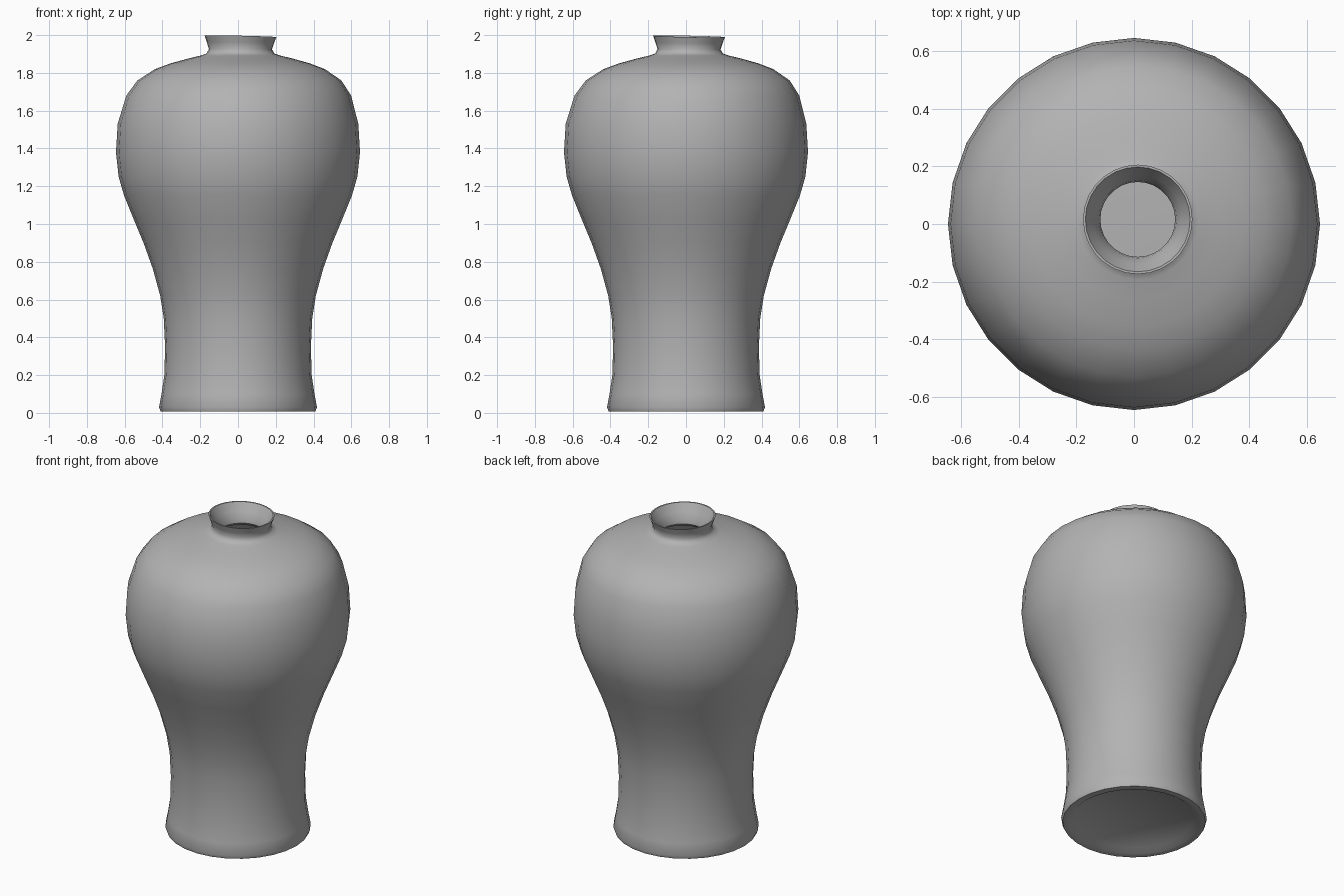
import bpy, bmesh, math

cube = bpy.data.objects.get("Cube")
if cube:
    bpy.data.objects.remove(cube, do_unlink=True)

SIDES = 28
NECK_SHIFT = (0.013, 0.016)   # the mouth sits slightly off centre
RIM_TILT = 0.02               # the lip is not quite level

# Radius and height, from the underside up the outer wall
foot = [(0.34, 0.03), (0.37, 0.008), (0.41, 0.008), (0.418, 0.03), (0.405, 0.1)]
wall = [(0.39, 0.2), (0.386, 0.35), (0.393, 0.5), (0.412, 0.62), (0.45, 0.76),
        (0.5, 0.9), (0.55, 1.02), (0.603, 1.15), (0.632, 1.25), (0.646, 1.38),
        (0.637, 1.53)]
shoulder = [(0.595, 1.68), (0.54, 1.76), (0.45, 1.82), (0.37, 1.85),
            (0.28, 1.875), (0.21, 1.892)]
collar = [(0.18, 1.902), (0.167, 1.925), (0.178, 1.96), (0.19, 1.993)]
# Down the funnel of the mouth, then the hollow inside
mouth = [(0.182, 1.993), (0.155, 1.945), (0.135, 1.91), (0.13, 1.88), (0.15, 1.86)]
inside = [(0.4, 1.78), (0.55, 1.66), (0.6, 1.4), (0.5, 1.02), (0.37, 0.62),
          (0.34, 0.3), (0.33, 0.08)]


def ring(bm, radius, z):
    """One ring of the lathe, drifting to the offset mouth near the top."""
    k = min(max((z - 1.6) / 0.28, 0), 1)
    t = min(max((z - 1.9) / 0.09, 0), 1)
    verts = []
    for i in range(SIDES):
        a = math.tau * i / SIDES
        x, y = radius * math.cos(a), radius * math.sin(a)
        verts.append(bm.verts.new((x + k * NECK_SHIFT[0], y + k * NECK_SHIFT[1],
                                   z - t * RIM_TILT * (x + y))))
    return verts


def lathe(name, profile, material, bottom_z, floor_z):
    bm = bmesh.new()
    rings = [ring(bm, r, z) for r, z in profile]
    for a, b in zip(rings, rings[1:]):
        for i in range(SIDES):
            j = (i + 1) % SIDES
            bm.faces.new((a[i], a[j], b[j], b[i]))
    # Close the recessed underside and the inner floor with fans
    for loop, z in ((rings[0], bottom_z), (rings[-1], floor_z)):
        centre = bm.verts.new((0, 0, z))
        for i in range(SIDES):
            bm.faces.new((centre, loop[i], loop[(i + 1) % SIDES]))
    bmesh.ops.recalc_face_normals(bm, faces=bm.faces)
    mesh = bpy.data.meshes.new(name)
    bm.to_mesh(mesh)
    bm.free()
    mesh.materials.append(material)
    obj = bpy.data.objects.new(name, mesh)
    bpy.context.collection.objects.link(obj)
    return obj


glaze = bpy.data.materials.new("grey_glaze")
glaze.use_nodes = True
colour = (0.45, 0.45, 0.45, 1)
glaze.diffuse_color = colour
glaze.node_tree.nodes["Principled BSDF"].inputs["Base Color"].default_value = colour

vase = lathe("vase", foot + wall + shoulder + collar + mouth + inside, glaze, 0.035, 0.1)

# Smooth body, with crisp lip and foot edges
bpy.ops.object.select_all(action='DESELECT')
vase.select_set(True)
bpy.context.view_layer.objects.active = vase
bpy.ops.object.shade_smooth_by_angle(angle=math.radians(50))
